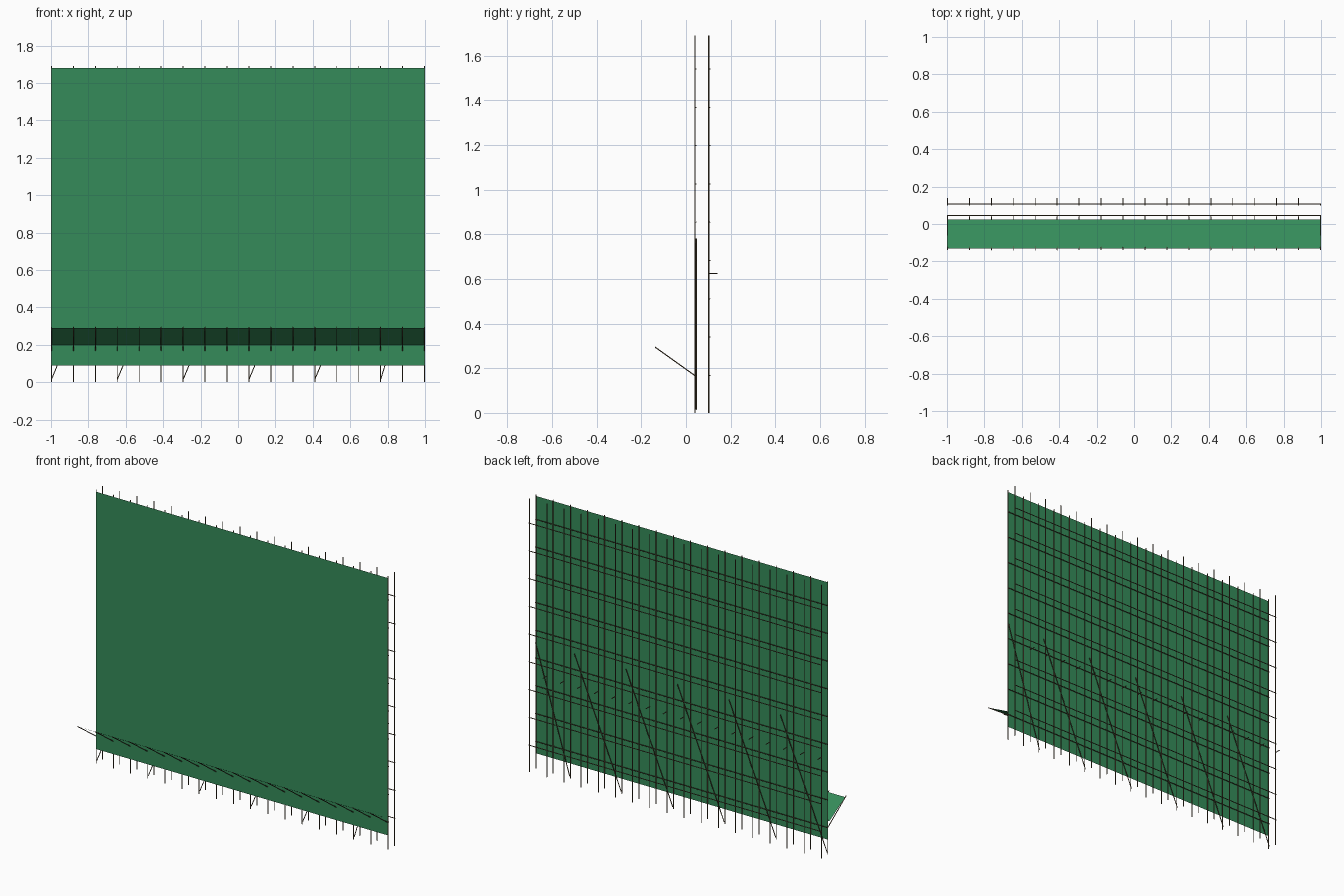
import bpy
import bmesh
from mathutils import Vector, Matrix

if "Cube" in bpy.data.objects:
    bpy.data.objects.remove(bpy.data.objects["Cube"])


def material(name, colour):
    m = bpy.data.materials.new(name)
    m.diffuse_color = colour
    m.use_nodes = True
    m.node_tree.nodes["Principled BSDF"].inputs["Base Color"].default_value = m.diffuse_color
    return m


STEEL = material("weathered_tube", (0.12, 0.085, 0.045, 1))
GREEN = material("green_net", (0.035, 0.26, 0.10, 1))
R = 0.0025


def finish(name, bm, mat):
    mesh = bpy.data.meshes.new(name)
    bm.to_mesh(mesh)
    bm.free()
    mesh.materials.append(mat)
    obj = bpy.data.objects.new(name, mesh)
    bpy.context.collection.objects.link(obj)
    return obj


def tubes(name, segments):
    """One object holding a round tube along each (start, end) segment."""
    bm = bmesh.new()
    for a, b in segments:
        a, b = Vector(a), Vector(b)
        d = b - a
        rot = d.to_track_quat('Z', 'Y').to_matrix().to_4x4()
        bmesh.ops.create_cone(bm, cap_ends=True, segments=8, radius1=R, radius2=R,
                              depth=d.length,
                              matrix=Matrix.Translation((a + b) / 2) @ rot)
    obj = finish(name, bm, STEEL)
    for p in obj.data.polygons:
        p.use_smooth = len(p.vertices) == 4
    return obj


def sheet(name, bottom, top):
    """Thin sheet across the full width between two (y, z) edges."""
    bm = bmesh.new()
    pts = [(-X, *bottom), (X, *bottom), (X, *top), (-X, *top)]
    bm.faces.new([bm.verts.new(p) for p in pts])
    return finish(name, bm, GREEN)


X = 0.9975
BAY = 2 * X / 17
xs = [-X + BAY * i for i in range(18)]
levels = [0.168 + 0.1715 * i for i in range(9)]
H = 1.69

# Upright poles and horizontal ledgers, front and rear rows
for row, y in (("front", 0.04), ("rear", 0.102)):
    tubes(row + "_standards", [((x, y, 0), (x, y, H)) for x in xs])
    tubes(row + "_ledgers", [((-1, y + 2 * R, z), (1, y + 2 * R, z)) for z in levels])

# Diagonal braces every third bay; the last one stops at the end pole
tubes("diagonal_braces", [((x, 0.046, 0.015), (min(x + 0.32, X), 0.046, 0.78))
                          for x in xs[::3]])

# Wall ties behind the rear row
tubes("wall_ties", [((x, 0.10, 0.625), (x, 0.14, 0.625)) for x in xs[:-1]])

# Sloping catch fan: support tubes and sheet
tubes("fan_supports", [((x, 0.04, 0.167), (x, -0.139, 0.295)) for x in xs])
sheet("fan_sheet", (0.025, 0.20), (-0.13, 0.29))

# Debris net over the front
sheet("debris_net", (0.036, 0.09), (0.036, 1.68))
